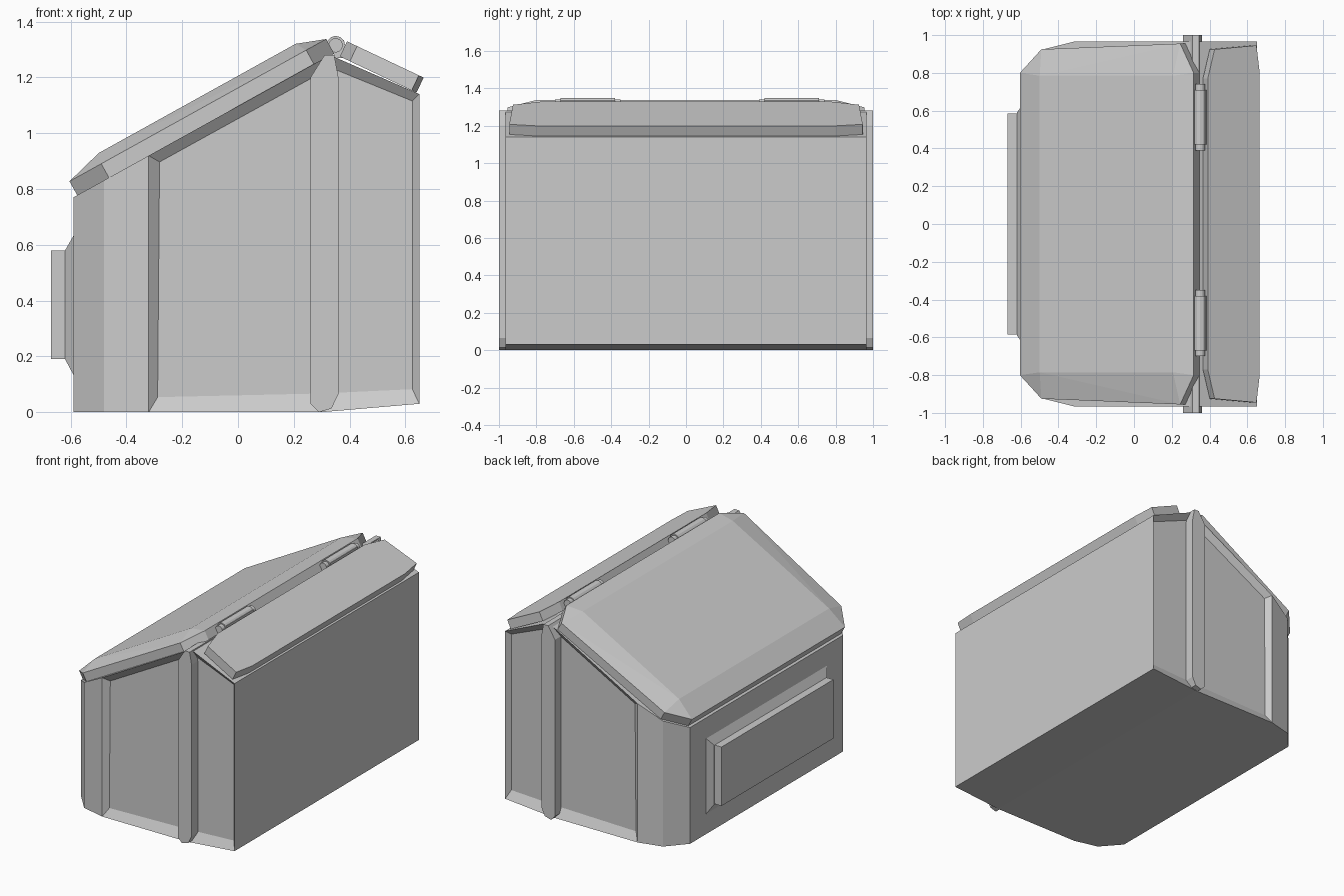
import bpy, bmesh, math

if "Cube" in bpy.data.objects:
    bpy.data.objects.remove(bpy.data.objects["Cube"])


def finish(bm, name):
    bmesh.ops.recalc_face_normals(bm, faces=bm.faces)
    me = bpy.data.meshes.new(name)
    bm.to_mesh(me)
    bm.free()
    ob = bpy.data.objects.new(name, me)
    bpy.context.collection.objects.link(ob)
    return ob


def hull_bm(points):
    """Convex solid through points, with coplanar triangles merged."""
    bm = bmesh.new()
    for p in points:
        bm.verts.new(p)
    res = bmesh.ops.convex_hull(bm, input=bm.verts)
    loose = [v for v in bm.verts if not v.link_faces]
    bmesh.ops.delete(bm, geom=loose, context='VERTS')
    bmesh.ops.dissolve_limit(bm, angle_limit=math.radians(0.6),
                             verts=bm.verts, edges=bm.edges)
    bmesh.ops.recalc_face_normals(bm, faces=bm.faces)
    return bm


def lerp(x, a, b):
    return a[1] + (b[1] - a[1]) * (x - a[0]) / (b[0] - a[0])


# Body: chamfered plan, two-way sloped top, slightly raised rear floor
FRONT, PEAK, REAR, KEEL = (-0.59, 0.77), (0.33, 1.28), (0.65, 1.14), (0.30, 0.0)


def top_z(x):
    return lerp(x, FRONT, PEAK) if x <= PEAK[0] else lerp(x, PEAK, REAR)


def floor_z(x):
    return max(0.0, lerp(x, KEEL, (0.65, 0.03)))


plan = [(-0.59, 0.80), (-0.48, 0.925), (-0.32, 0.965), (0.65, 0.965)]
pts = []
for s in (-1, 1):
    for x, y in plan:
        pts += [(x, s * y, floor_z(x)), (x, s * y, top_z(x))]
    pts += [(KEEL[0], s * 0.965, KEEL[1]), (PEAK[0], s * 0.965, PEAK[1])]
bm = hull_bm(pts)

# Recessed side panels with sloped borders
sides = [f for f in bm.faces if abs(f.normal.y) > 0.999]
bmesh.ops.inset_individual(bm, faces=sides, thickness=0.045, depth=-0.03)
for f in sides:
    for v in f.verts:
        if v.co.x > 0.5:
            v.co.x = 0.625
        if v.co.z < 0.3:
            v.co.z += 0.022
finish(bm, "bin_body")

# Rib band around the middle of the body
rib = [(0.26, 0.03), (0.29, 0.0), (0.335, 0.013), (0.36, 0.065),
       (0.36, 1.20), (0.345, 1.28), (0.31, 1.28), (0.26, 1.20)]
finish(hull_bm([(x, s, z) for s in (-1, 1) for x, z in rib]), "rib_band")


def lid(name, start, end, rim, outline, plateau=None, rise=0.0):
    """Lid in a sloped frame; outline is (distance along slope, half width)."""
    ang = math.atan2(end[1] - start[1], end[0] - start[0])
    c, s = math.cos(ang), math.sin(ang)

    def place(u, y, n):
        return (start[0] + u * c - n * s, y, start[1] + u * s + n * c)
    pts = []
    for side in (-1, 1):
        for u, y in outline:
            pts += [place(u, side * y, 0), place(u, side * y, rim)]
        for u, y in plateau or []:
            pts.append(place(u, side * y, rise))
    finish(hull_bm(pts), name)


# Large raised front lid and small flat rear lid
lid("front_lid", (-0.575, 0.775), (0.345, 1.285), 0.06,
    [(0, 0.80), (0.13, 0.925), (0.97, 0.955), (1.052, 0.80)],
    [(0.141, 0.785), (0.948, 0.785)], 0.098)
lid("rear_lid", (0.365, 1.275), (0.64, 1.145), 0.06,
    [(0, 0.77), (0.04, 0.925), (0.285, 0.945), (0.304, 0.80)])

# Front panel: sloped base and raised box
base = []
for s in (-1, 1):
    for x, y, z0, z1 in ((-0.58, 0.645, 0.115, 0.65), (-0.62, 0.59, 0.19, 0.58)):
        base += [(x, s * y, z0), (x, s * y, z1)]
finish(hull_bm(base), "front_panel_base")
finish(hull_bm([(x, y, z) for x in (-0.67, -0.61) for y in (-0.585, 0.585)
                for z in (0.19, 0.58)]), "front_panel")


def barrel(name, y, length, r, x=0.35, z=1.315, n=12):
    ring = [(x + r * math.cos(2 * math.pi * i / n), z + r * math.sin(2 * math.pi * i / n))
            for i in range(n)]
    finish(hull_bm([(px, y + s * length / 2, pz) for s in (-1, 1) for px, pz in ring]), name)


# Two lid hinges: barrel, pin and leaf
for tag, y in (("left", -0.525), ("right", 0.565)):
    barrel("hinge_barrel_" + tag, y, 0.29, 0.034)
    barrel("hinge_pin_" + tag, y, 0.35, 0.026)
    leaf = [(0.345, 1.27), (0.345, 1.335), (0.38, 1.335), (0.39, 1.27)]
    finish(hull_bm([(x, y + s * 0.145, z) for s in (-1, 1) for x, z in leaf]),
           "hinge_leaf_" + tag)
